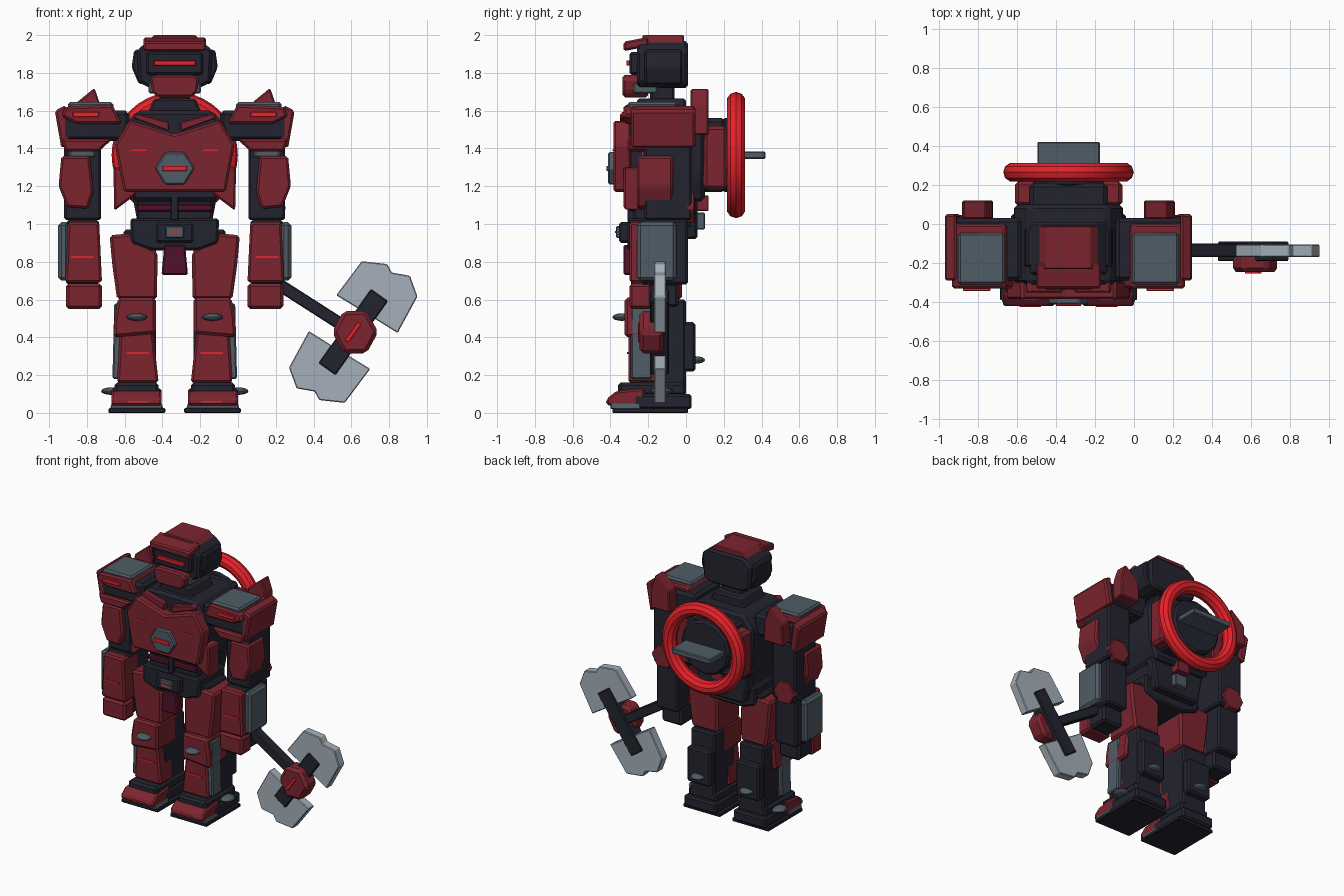
import bpy, bmesh, math
from mathutils import Matrix, Vector

CX = -0.335  # body centre line; the axe fills the other side


def material(name, rgb):
    m = bpy.data.materials.new(name)
    m.diffuse_color = (*rgb, 1)
    return m


RED = material("armour_red", (0.20, 0.018, 0.028))
GLOW = material("bright_red", (0.80, 0.016, 0.024))
DARK = material("dark_frame", (0.017, 0.017, 0.029))
GREY = material("slate_grey", (0.08, 0.107, 0.133))
STEEL = material("pale_steel", (0.376, 0.434, 0.491))
MAROON = material("maroon", (0.08, 0.006, 0.022))


def finish(name, bm, mat, bevel=0.0, mirror=False, cx=CX):
    """Bevel, mirror across the body centre, then move into place."""
    bmesh.ops.recalc_face_normals(bm, faces=bm.faces)
    if bevel:
        bmesh.ops.bevel(bm, geom=bm.edges[:], offset=bevel, segments=1,
                        affect='EDGES', profile=0.5)
    if mirror:
        dup = bmesh.ops.duplicate(bm, geom=bm.verts[:] + bm.edges[:] + bm.faces[:])
        for v in [g for g in dup["geom"] if isinstance(g, bmesh.types.BMVert)]:
            v.co.x = -v.co.x
        bmesh.ops.recalc_face_normals(bm, faces=bm.faces)
    bm.transform(Matrix.Translation((cx, 0, 0)))
    me = bpy.data.meshes.new(name)
    bm.to_mesh(me)
    bm.free()
    me.materials.append(mat)
    ob = bpy.data.objects.new(name, me)
    bpy.context.collection.objects.link(ob)
    return ob


def prism(name, mat, pts, y0, y1, bevel=0.012, mirror=False, cx=CX, axis='y'):
    """Extrude an outline: (x, z) along y, or (y, z) along x."""
    bm = bmesh.new()
    put = (lambda p, d: (p[0], d, p[1])) if axis == 'y' else (lambda p, d: (d, p[0], p[1]))
    a = [bm.verts.new(put(p, y0)) for p in pts]
    b = [bm.verts.new(put(p, y1)) for p in pts]
    bm.faces.new(a)
    bm.faces.new(b[::-1])
    for i in range(len(pts)):
        j = (i + 1) % len(pts)
        bm.faces.new((a[i], b[i], b[j], a[j]))
    return finish(name, bm, mat, bevel, mirror, cx)


def box(name, mat, x0, x1, y0, y1, z0, z1, bevel=0.012, mirror=False):
    return prism(name, mat, [(x0, z0), (x1, z0), (x1, z1), (x0, z1)], y0, y1, bevel, mirror)


def sym(half):
    """Complete a symmetric outline from its right half."""
    return half + [(-x, z) for x, z in reversed(half)]


def ngon(cx, cz, r, n=6, rz=None):
    rz = rz or r
    return [(cx + r * math.cos(2 * math.pi * i / n), cz + rz * math.sin(2 * math.pi * i / n))
            for i in range(n)]


def lens(name, mat, x, y, z, rx, ry, rz):
    bm = bmesh.new()
    bmesh.ops.create_uvsphere(bm, u_segments=16, v_segments=8, radius=1)
    bm.transform(Matrix.Translation((x, y, z)) @ Matrix.Diagonal((rx, ry, rz, 1)))
    return finish(name, bm, mat, 0, True)


# Head
prism("skull", DARK, sym([(0.13, 1.72), (0.19, 1.75), (0.20, 1.92), (0.14, 1.97)]), -0.26, 0.01, 0.015)
prism("ear_pods", DARK, [(0.15, 1.74), (0.19, 1.74), (0.228, 1.83), (0.215, 1.92), (0.16, 1.93)],
      -0.22, -0.02, 0.01, True)
box("face_plate", DARK, -0.15, 0.15, -0.30, -0.2, 1.79, 1.91)
box("visor", GLOW, -0.11, 0.11, -0.315, -0.29, 1.838, 1.866, 0.003)
prism("brow", RED, [(-0.33, 1.915), (-0.2, 1.94), (-0.2, 1.99), (-0.33, 1.965)], -0.165, 0.165, 0.01, axis='x')
prism("helmet_cap", RED, sym([(0.16, 1.95), (0.11, 2.0)]), -0.23, -0.01, 0.006)
prism("chin", RED, sym([(0.09, 1.67), (0.12, 1.70), (0.13, 1.77), (0.1, 1.79)]), -0.335, -0.2, 0.012)
box("jaw", GREY, 0.1, 0.14, -0.28, -0.15, 1.69, 1.75, 0.01, True)
prism("neck", DARK, sym([(0.15, 1.57), (0.11, 1.665)]), -0.26, 0.0)
box("neck_post", DARK, -0.08, 0.08, -0.19, -0.06, 1.64, 1.75)

# Torso
prism("torso", DARK, sym([(0.22, 1.12), (0.27, 1.25), (0.28, 1.5), (0.2, 1.6)]), -0.31, 0.1, 0.02)
prism("chest_plate", RED, [(-0.27, 1.17), (0.27, 1.17), (0.317, 1.42), (0.24, 1.55),
                           (0.0, 1.475), (-0.24, 1.55), (-0.317, 1.42)], -0.385, -0.29, 0.012)
prism("collar_plate", RED, [(0.03, 1.49), (0.22, 1.56), (0.2, 1.585), (0.03, 1.54)], -0.35, -0.28, 0.006, True)
prism("rib_plates", RED, [(0.2, 1.16), (0.32, 1.07), (0.325, 1.3), (0.25, 1.3)], -0.33, -0.2, 0.01, True)
prism("chest_emblem", GREY, ngon(0, 1.295, 0.105, 6, 0.098), -0.412, -0.37, 0.008)
box("emblem_light", GLOW, -0.065, 0.065, -0.42, -0.405, 1.28, 1.308, 0.002)
box("chest_lights", GLOW, 0.15, 0.23, -0.39, -0.38, 1.387, 1.395, 0, True)
box("waist", DARK, -0.2, 0.2, -0.28, 0.03, 0.98, 1.17)
box("waist_trim", MAROON, -0.2, 0.2, -0.3, -0.2, 1.065, 1.105, 0.008)
box("spine_strut", DARK, -0.02, 0.02, -0.31, -0.25, 1.02, 1.17, 0.004)
prism("pelvis", DARK, sym([(0.12, 0.86), (0.23, 0.9), (0.235, 1.03)]), -0.31, 0.0)
box("belt_box", DARK, -0.1, 0.1, -0.355, -0.28, 0.9, 1.01)
box("buckle", GREY, -0.05, 0.05, -0.37, -0.34, 0.925, 0.99, 0.006)
box("buckle_light", GLOW, -0.03, 0.03, -0.376, -0.365, 0.952, 0.962, 0)
prism("loincloth", MAROON, sym([(0.07, 0.73), (0.055, 0.89)]), -0.33, -0.27, 0.008)
prism("back_skirt", DARK, sym([(0.18, 0.92), (0.23, 1.18)]), -0.02, 0.06)
box("tail_block", RED, -0.05, 0.05, 0.04, 0.12, 1.07, 1.15, 0.004)
box("tail_vent", GREY, -0.05, 0.05, 0.02, 0.1, 0.97, 1.06, 0.006)

# Backpack with glowing ring
box("backpack_sides", RED, 0.16, 0.275, 0.09, 0.22, 1.18, 1.52, 0.02, True)
box("backpack_core", DARK, -0.2, 0.2, 0.08, 0.21, 1.17, 1.56, 0.02)
prism("ring_hub", DARK, ngon(0, 1.365, 0.2, 12), 0.19, 0.26, 0.015)
box("hub_blade", GREY, -0.16, 0.16, 0.24, 0.42, 1.345, 1.385, 0.006)
bpy.ops.mesh.primitive_torus_add(major_radius=0.284, minor_radius=0.05, major_segments=40,
                                 minor_segments=10, location=(CX, 0.265, 1.365),
                                 rotation=(math.pi / 2, 0, 0))
ring = bpy.context.object
ring.name = "back_ring"
ring.data.materials.append(GLOW)
bpy.ops.object.shade_smooth_by_angle(angle=math.radians(30))

# Shoulders
box("shoulder_core", DARK, 0.24, 0.6, -0.29, 0.03, 1.44, 1.6, 0.02, True)
prism("shoulder_front", RED, [(0.28, 1.53), (0.52, 1.53), (0.60, 1.57), (0.58, 1.62), (0.33, 1.63)],
      -0.33, 0.0, 0.012, True)
prism("shoulder_outer", RED, [(0.55, 1.43), (0.6, 1.40), (0.635, 1.6), (0.575, 1.63)], -0.29, 0.05, 0.012, True)
prism("shoulder_lower", RED, [(0.33, 1.45), (0.40, 1.385), (0.58, 1.385), (0.6, 1.45)], -0.31, 0.0, 0.012, True)
box("shoulder_top", GREY, 0.325, 0.565, -0.31, -0.045, 1.6, 1.645, 0.012, True)
box("shoulder_light", GLOW, 0.4, 0.54, -0.342, -0.32, 1.567, 1.592, 0.003, True)
for side, dx in (("left", -0.465), ("right", 0.465)):
    prism("shoulder_fin_" + side, RED, [(dx - 0.08, 1.47), (dx + 0.08, 1.47), (dx + 0.075, 1.62),
                                       (dx + 0.04, 1.72), (dx - 0.07, 1.63)], 0.025, 0.12, 0.008)

# Arms
box("upper_arm", DARK, 0.39, 0.585, -0.22, 0.03, 1.02, 1.45, 0.012, True)
prism("upper_arm_armour", RED, [(0.46, 1.08), (0.57, 1.09), (0.615, 1.2), (0.60, 1.36), (0.45, 1.36), (0.43, 1.17)],
      -0.26, -0.07, 0.012, True)
box("upper_arm_joint", GREY, 0.42, 0.56, -0.235, -0.1, 1.35, 1.41, 0.01, True)
prism("elbow_cap", RED, ngon(0.5, 1.085, 0.09), 0.0, 0.045, 0.006, True)
box("forearm", DARK, 0.4, 0.575, -0.24, 0.01, 0.68, 1.02, 0.012, True)
prism("forearm_armour", RED, [(0.385, 0.69), (0.58, 0.69), (0.565, 1.01), (0.40, 1.01)], -0.30, -0.12, 0.012, True)
box("forearm_shield", GREY, 0.56, 0.617, -0.26, -0.05, 0.7, 1.01, 0.018, True)
box("forearm_light", GLOW, 0.43, 0.55, -0.307, -0.295, 0.821, 0.831, 0, True)
box("hand", DARK, 0.4, 0.565, -0.23, -0.04, 0.56, 0.69, 0.015, True)
box("hand_guard", RED, 0.385, 0.575, -0.30, -0.18, 0.55, 0.685, 0.015, True)

# Legs
prism("thigh", RED, [(0.095, 0.6), (0.305, 0.6), (0.33, 0.78), (0.345, 0.94), (0.24, 0.95), (0.09, 0.85)],
      -0.29, -0.02, 0.015, True)
box("hip_joint", DARK, 0.1, 0.27, -0.25, -0.03, 0.8, 0.97, 0.012, True)
prism("knee", RED, [(0.10, 0.42), (0.325, 0.4), (0.32, 0.5), (0.30, 0.61), (0.10, 0.61)], -0.325, -0.1, 0.015, True)
lens("knee_disc", GREY, 0.2, -0.34, 0.507, 0.055, 0.05, 0.02)
box("lower_leg", DARK, 0.10, 0.30, -0.24, 0.0, 0.12, 0.6, 0.012, True)
prism("shin", RED, [(0.085, 0.16), (0.305, 0.16), (0.29, 0.43), (0.115, 0.43)], -0.305, -0.15, 0.012, True)
prism("shin_side", GREY, [(0.27, 0.18), (0.33, 0.18), (0.32, 0.58), (0.28, 0.58)], -0.29, -0.18, 0.008, True)
box("shin_light", GLOW, 0.135, 0.255, -0.312, -0.3, 0.312, 0.322, 0, True)
box("calf", DARK, 0.105, 0.295, -0.06, 0.05, 0.22, 0.48, 0.012, True)
lens("calf_nozzle", GREY, 0.2, 0.05, 0.28, 0.05, 0.05, 0.02)

# Feet
box("sole", DARK, 0.05, 0.35, -0.39, 0.01, 0.0, 0.025, 0.004, True)
box("heel", DARK, 0.07, 0.335, -0.28, 0.03, 0.02, 0.1, 0.012, True)
box("ankle", DARK, 0.085, 0.32, -0.36, 0.0, 0.09, 0.16, 0.015, True)
prism("toe_rim", GREY, [(0.06, 0.02), (0.343, 0.02), (0.33, 0.065), (0.075, 0.065)], -0.40, -0.24, 0.006, True)
prism("toe_armour", RED, [(-0.42, 0.04), (-0.42, 0.075), (-0.37, 0.115), (-0.22, 0.13), (-0.22, 0.04)],
      0.07, 0.335, 0.01, True, axis='x')
box("toe_light", GLOW, 0.14, 0.25, -0.424, -0.41, 0.055, 0.063, 0, True)
lens("ankle_disc", GREY, 0.335, -0.13, 0.115, 0.055, 0.06, 0.02)

# Double-bladed axe held in one hand
A = Vector((0.61, 0.428))
along = Vector((0.845, -0.535))
across = Vector((0.535, 0.845)).lerp(Vector((0.62, 0.785)), 0.5).normalized()


def bar(name, mat, p, q, half, y0, y1, bevel=0.006):
    d = (q - p).normalized()
    n = Vector((-d.y, d.x)) * half
    return prism(name, mat, [p - n, q - n, q + n, p + n], y0, y1, bevel, cx=0)


bar("axe_shaft", DARK, Vector((0.13, 0.735)), A, 0.033, -0.17, -0.10)
bar("axe_crossbar", DARK, A - across * 0.24, A + across * 0.24, 0.055, -0.19, -0.09)
prism("axe_hub", RED, ngon(A.x + 0.01, A.y, 0.122, 6, 0.13), -0.245, -0.12, 0.02, cx=0)
bar("axe_light", GLOW, A - across * 0.06, A + across * 0.06, 0.011, -0.254, -0.24, 0.002)
blade = [(-0.09, 0.195), (0.045, 0.375), (0.18, 0.36), (0.205, 0.315), (0.30, 0.298),
         (0.34, 0.188), (0.235, -0.005), (0.115, 0.07)]
for name, s in (("axe_blade_upper", 1), ("axe_blade_lower", -1)):
    prism(name, STEEL, [(A.x + s * x, A.y + s * z) for x, z in blade], -0.17, -0.105, 0.005, cx=0)
